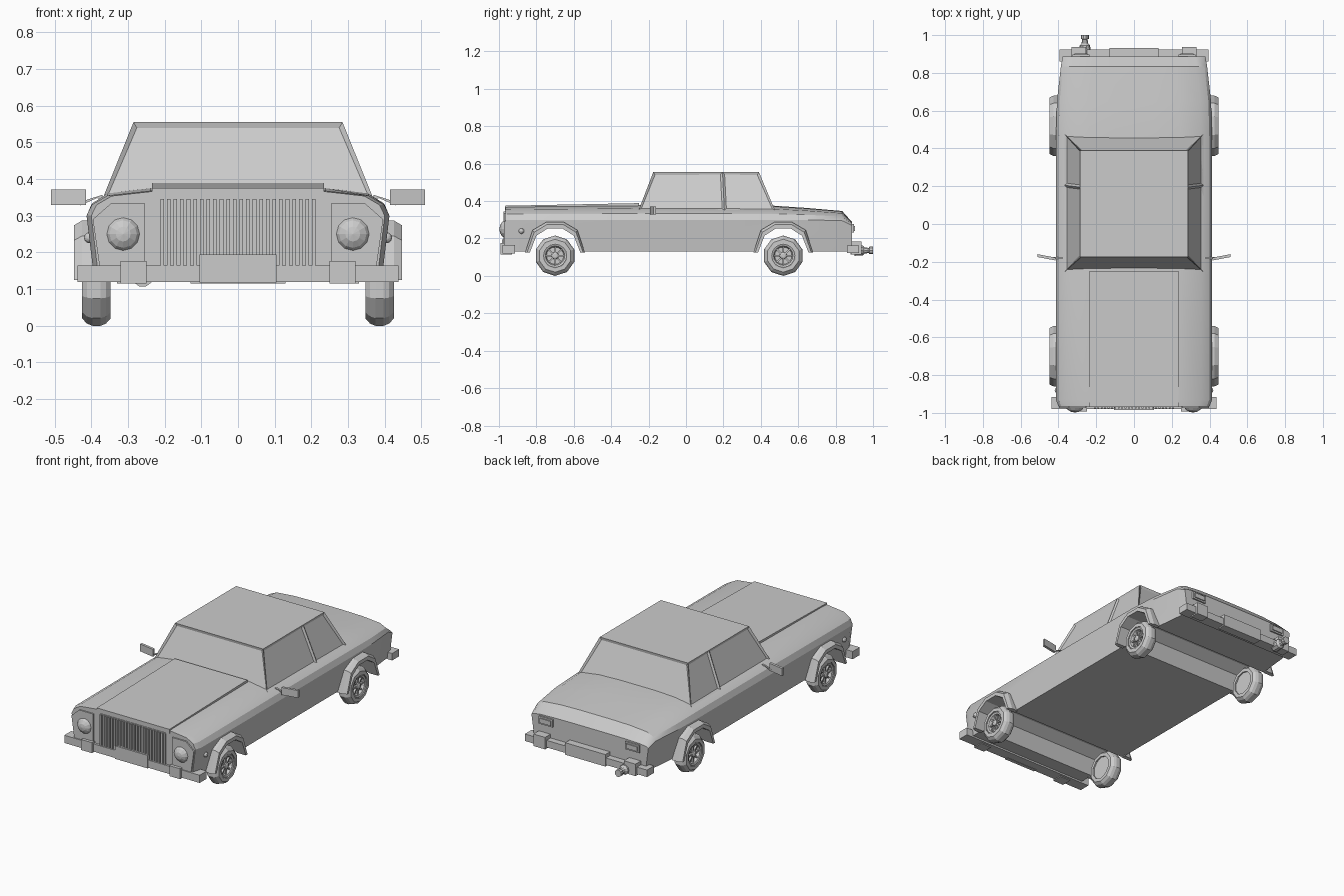
import bpy, bmesh, math
from math import sin, cos, pi

if "Cube" in bpy.data.objects:
    bpy.data.objects.remove(bpy.data.objects["Cube"])


def make(name, verts, faces, mirror=False, smooth=0):
    me = bpy.data.meshes.new(name)
    me.from_pydata(verts, [], faces)
    bm = bmesh.new()
    bm.from_mesh(me)
    bmesh.ops.recalc_face_normals(bm, faces=bm.faces)
    bm.to_mesh(me)
    bm.free()
    ob = bpy.data.objects.new(name, me)
    bpy.context.collection.objects.link(ob)
    if smooth:
        bpy.ops.object.select_all(action='DESELECT')
        ob.select_set(True)
        bpy.context.view_layer.objects.active = ob
        bpy.ops.object.shade_smooth_by_angle(angle=math.radians(smooth))
    if mirror:
        ob.modifiers.new("mirror", 'MIRROR')
    return ob


def loft(name, rings, caps=True, closed=False, **kw):
    """Skin equal-length rings of points; closed joins the last ring to the first."""
    n, m = len(rings[0]), len(rings)
    faces = []
    for i in range(m if closed else m - 1):
        a, b = i * n, (i + 1) % m * n
        faces += [(a + j, a + (j + 1) % n, b + (j + 1) % n, b + j) for j in range(n)]
    if caps:
        faces += [tuple(range(n)), tuple(range((m - 1) * n, m * n))]
    return make(name, [p for r in rings for p in r], faces, **kw)


def box(name, x, y, z, **kw):
    ring = lambda h: [(x[0], y[0], h), (x[1], y[0], h), (x[1], y[1], h), (x[0], y[1], h)]
    return loft(name, [ring(z[0]), ring(z[1])], **kw)


def prism(name, pts, axis, a, b, **kw):
    """Extrude 2D points along x (pts are y,z) or y (pts are x,z)."""
    ring = lambda d: [(d, p, q) if axis == 'x' else (p, d, q) for p, q in pts]
    return loft(name, [ring(a), ring(b)], **kw)


def lathe(name, profile, cy, cz, n, **kw):
    """Revolve (x, radius) points about an axle parallel to x."""
    ring = lambda x, r: [(x, cy + r * sin(2 * pi * i / n), cz - r * cos(2 * pi * i / n)) for i in range(n)]
    return loft(name, [ring(*p) for p in profile], **kw)


# Body shell, lofted from front to back
def section(y, w, zb, zs, zt):
    shape = [(1, 0), (.965, .42), (.86, .77), (.58, .95), (.25, 1)]
    half = [(.95 * w, zb)] + [(w * f, zs + (zt - zs) * h) for f, h in shape]
    return [(x, y, z) for x, z in half] + [(-x, y, z) for x, z in reversed(half)]


body = loft("body", [section(*s) for s in (
    (-.966, .400, .13, .30, .370), (-.93, .413, .13, .30, .372),
    (-.245, .413, .13, .30, .379), (.46, .413, .13, .30, .376),
    (.65, .408, .13, .30, .363), (.835, .387, .13, .295, .347),
    (.888, .378, .13, .27, .288))], smooth=30)

# Wheel arches: channels through the body plus flared lips
INNER = [(.135, .125), (.10, .215), (.04, .253)]
MID = [(.15, .125), (.112, .233), (.045, .274)]
OUTER = [(.16, .125), (.12, .245), (.048, .287)]


def arch(half, cy):
    return [(cy - d, z) for d, z in half] + [(cy + d, z) for d, z in reversed(half)]


for end, cy in (("front", -.70), ("rear", .52)):
    pts = [(cy - .135, .05)] + arch(INNER, cy) + [(cy + .135, .05)]
    cutter = prism(end + "_arch_cutter", pts, 'x', -.6, .6)
    cutter.hide_render = True
    cutter.display_type = 'WIRE'
    cut = body.modifiers.new(end + "_arch", 'BOOLEAN')
    cut.object = cutter
    cut.solver = 'EXACT'
    layers = [(.385, OUTER), (.425, OUTER), (.447, MID), (.447, INNER), (.385, INNER)]
    stations = list(zip(*[[(x, y, z) for y, z in arch(h, cy)] for x, h in layers]))
    loft(end + "_arch_flare", stations, mirror=True)

    # Tyre, dished rim, hub and spokes
    cz = .108
    lathe(end + "_tyre", [(.347, .068), (.347, .088), (.36, .102), (.375, .108), (.397, .108),
                          (.412, .102), (.425, .088), (.425, .068)], cy, cz, 10,
          caps=False, closed=True, mirror=True)
    lathe(end + "_rim", [(.355, .07), (.418, .07), (.422, .062), (.418, .052), (.402, .046), (.402, .02)],
          cy, cz, 16, mirror=True)
    lathe(end + "_hub", [(.40, .02), (.418, .018), (.422, .01)], cy, cz, 10, mirror=True)
    for k in range(8):
        a = k * pi / 4
        spoke = [(cy + r * cos(a) - s * sin(a), cz + r * sin(a) + s * cos(a))
                 for r, s in ((.012, -.004), (.05, -.004), (.05, .004), (.012, .004))]
        prism(f"{end}_spoke_{k}", spoke, 'x', .40, .413, mirror=True)

# Cabin with inset window panes
base = [(-.367, -.253), (.367, -.253), (.367, .205), (.367, .475), (-.367, .475), (-.367, .205)]
roof = [(-.285, -.175), (.285, -.175), (.285, .195), (.285, .39), (-.285, .39), (-.285, .195)]
cabin = loft("cabin", [[(x, y, .352) for x, y in base], [(x, y, .555) for x, y in roof]])
bm = bmesh.new()
bm.from_mesh(cabin.data)
panes = [f for f in bm.faces if abs(f.normal.z) < .9]
bmesh.ops.inset_individual(bm, faces=panes, thickness=.016, depth=-.008)
bm.to_mesh(cabin.data)
bm.free()

# Bonnet panel, rising towards the windscreen
prism("bonnet_panel", [(-.969, .35), (-.969, .375), (-.25, .389), (-.25, .35)], 'x', -.235, .235)

# Grille and headlights
box("grille_backing", (-.215, .215), (-.969, -.95), (.16, .347))
for i in range(24):
    x = -.207 + i * .018
    box(f"grille_slat_{i}", (x - .005, x + .005), (-.977, -.96), (.165, .345))
prism("headlight_panel", [(.255, .165), (.378, .165), (.396, .29), (.345, .335), (.255, .335)],
      'y', -.974, -.95, mirror=True)


def ball(name, x, y, z, r, ry):
    rings = [[(x + r * sin(t * pi / 8) * cos(p * pi / 6), y - ry * cos(t * pi / 8),
               z + r * sin(t * pi / 8) * sin(p * pi / 6)) for p in range(12)] for t in range(1, 8)]
    rings = [[(x, y - ry, z)] * 12] + rings + [[(x, y + ry, z)] * 12]
    ob = loft(name, rings, caps=False, mirror=True)
    bm = bmesh.new()
    bm.from_mesh(ob.data)
    bmesh.ops.remove_doubles(bm, verts=bm.verts, dist=1e-5)
    bmesh.ops.recalc_face_normals(bm, faces=bm.faces)
    bm.to_mesh(ob.data)
    bm.free()


ball("headlight", .313, -.95, .25, .053, .048)
ball("side_marker", .405, -.88, .24, .015, .015)

# Front bumper, overriders and number plate
box("front_bumper", (-.438, .438), (-.98, -.915), (.12, .165))
box("front_overrider", (.25, .32), (-.992, -.93), (.115, .176), mirror=True)
box("front_plate", (-.105, .105), (-.985, -.965), (.118, .194))

# Rear bumper, overriders, number plate, tail lights and exhaust
box("rear_bumper", (-.395, .395), (.86, .925), (.122, .163))
box("rear_overrider", (.255, .33), (.885, .938), (.115, .185), mirror=True)
box("rear_plate", (-.13, .13), (.88, .931), (.115, .185))
box("tail_light", (.235, .325), (.87, .897), (.232, .277), mirror=True)
box("tail_light_lens", (.245, .315), (.88, .903), (.241, .268), mirror=True)


def pipe_ring(y, r):
    return [(-.26 + r * cos(i * pi / 5), y, .136 + r * sin(i * pi / 5)) for i in range(10)]


loft("exhaust_pipe", [pipe_ring(*p) for p in ((.90, .03), (.945, .028), (.955, .018),
                                              (.978, .014), (.98, .021), (1.0, .021))])

# Door mirrors on short arms
prism("mirror_arm", [(.37, .345), (.385, .348), (.43, .328), (.43, .336), (.385, .358), (.37, .355)][:3]
      + [(.43, .338), (.37, .357)], 'y', -.185, -.175, mirror=True)
plan = [(.415, -.193), (.51, -.175), (.51, -.16), (.415, -.178)]
loft("door_mirror", [[(x, y, z) for x, y in plan] for z in (.329, .372)], mirror=True)
